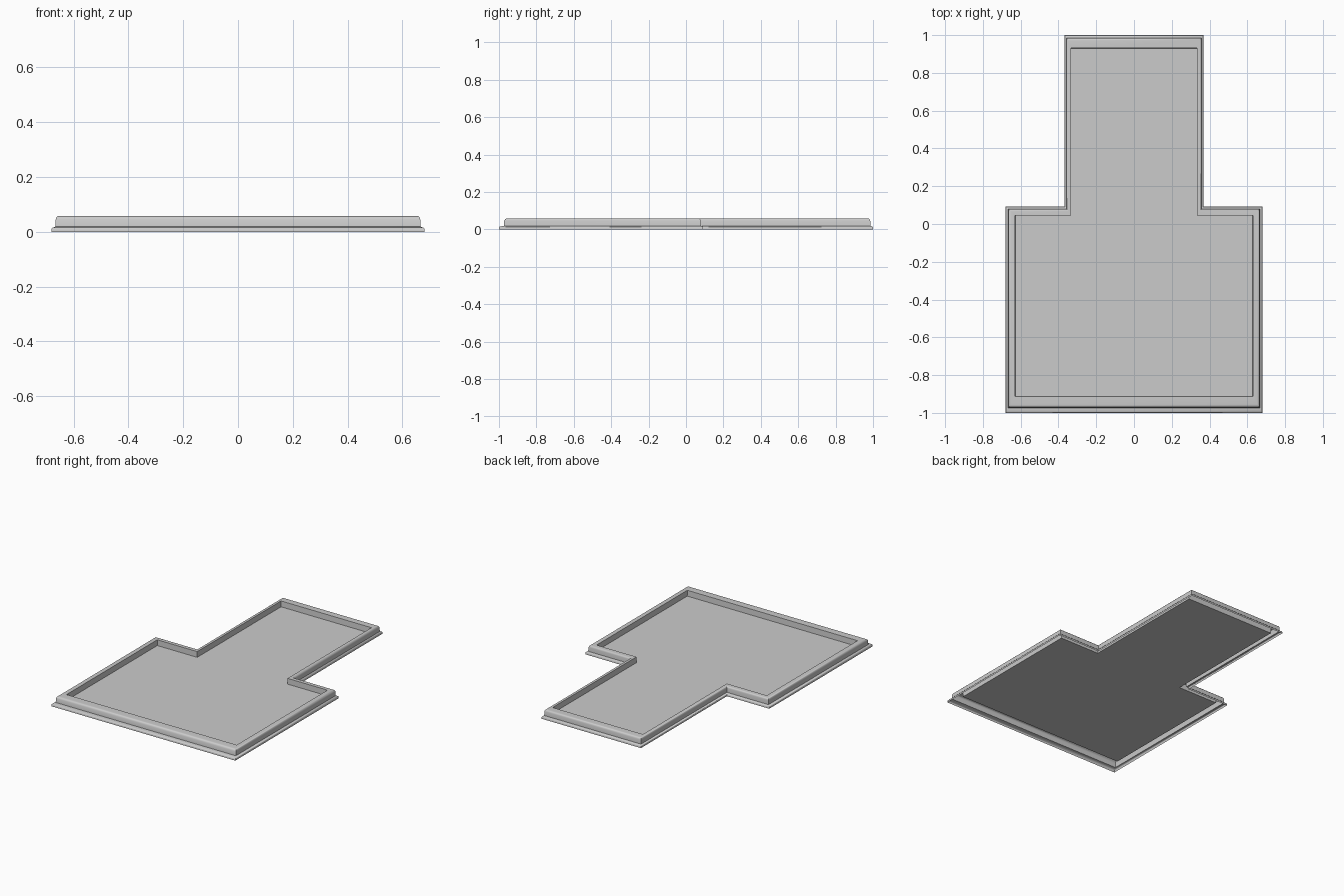
import bpy, bmesh, math

PANEL_Z = 0.02
# Each ring: (wide half-width, front y, shoulder y, narrow half-width, back y, z)
RINGS = [
    (0.680, -1.000, 0.092, 0.367, 1.000, 0.000),  # foot flange
    (0.680, -1.000, 0.092, 0.367, 1.000, 0.011),
    (0.677, -0.996, 0.089, 0.365, 0.997, 0.015),
    (0.671, -0.984, 0.084, 0.361, 0.991, 0.017),
    (0.666, -0.974, 0.080, 0.358, 0.986, 0.019),  # wall
    (0.665, -0.972, 0.079, 0.357, 0.985, 0.046),
    (0.663, -0.968, 0.077, 0.355, 0.982, 0.053),
    (0.659, -0.962, 0.073, 0.352, 0.977, 0.057),
    (0.653, -0.955, 0.068, 0.349, 0.971, 0.058),  # rim top
    (0.629, -0.912, 0.046, 0.334, 0.932, 0.058),
    (0.628, -0.910, 0.045, 0.333, 0.930, PANEL_Z),  # recessed panel edge
]


def outline(w, f, s, n, b):
    half = [(w, f), (w, s), (n, s), (n, b)]
    return half + [(-x, y) for x, y in reversed(half)]


def make_object(name, bm):
    mesh = bpy.data.meshes.new(name)
    bm.to_mesh(mesh)
    bm.free()
    ob = bpy.data.objects.new(name, mesh)
    bpy.context.collection.objects.link(ob)
    bpy.context.view_layer.objects.active = ob
    ob.select_set(True)
    bpy.ops.object.shade_smooth_by_angle(angle=math.radians(50))
    ob.select_set(False)


# Hollow T-shaped tray: foot, wall, rim and recessed panel as one shell
bm = bmesh.new()
loops = [[bm.verts.new((x, y, r[5])) for x, y in outline(*r[:5])] for r in RINGS]
for a, b in zip(loops, loops[1:]):
    for i in range(8):
        j = (i + 1) % 8
        bm.faces.new((a[i], a[j], b[j], b[i]))
# Wide and narrow halves of the panel
v = loops[-1]
bm.faces.new((v[0], v[1], v[2], v[5], v[6], v[7]))
bm.faces.new((v[2], v[3], v[4], v[5]))
make_object("tray", bm)
